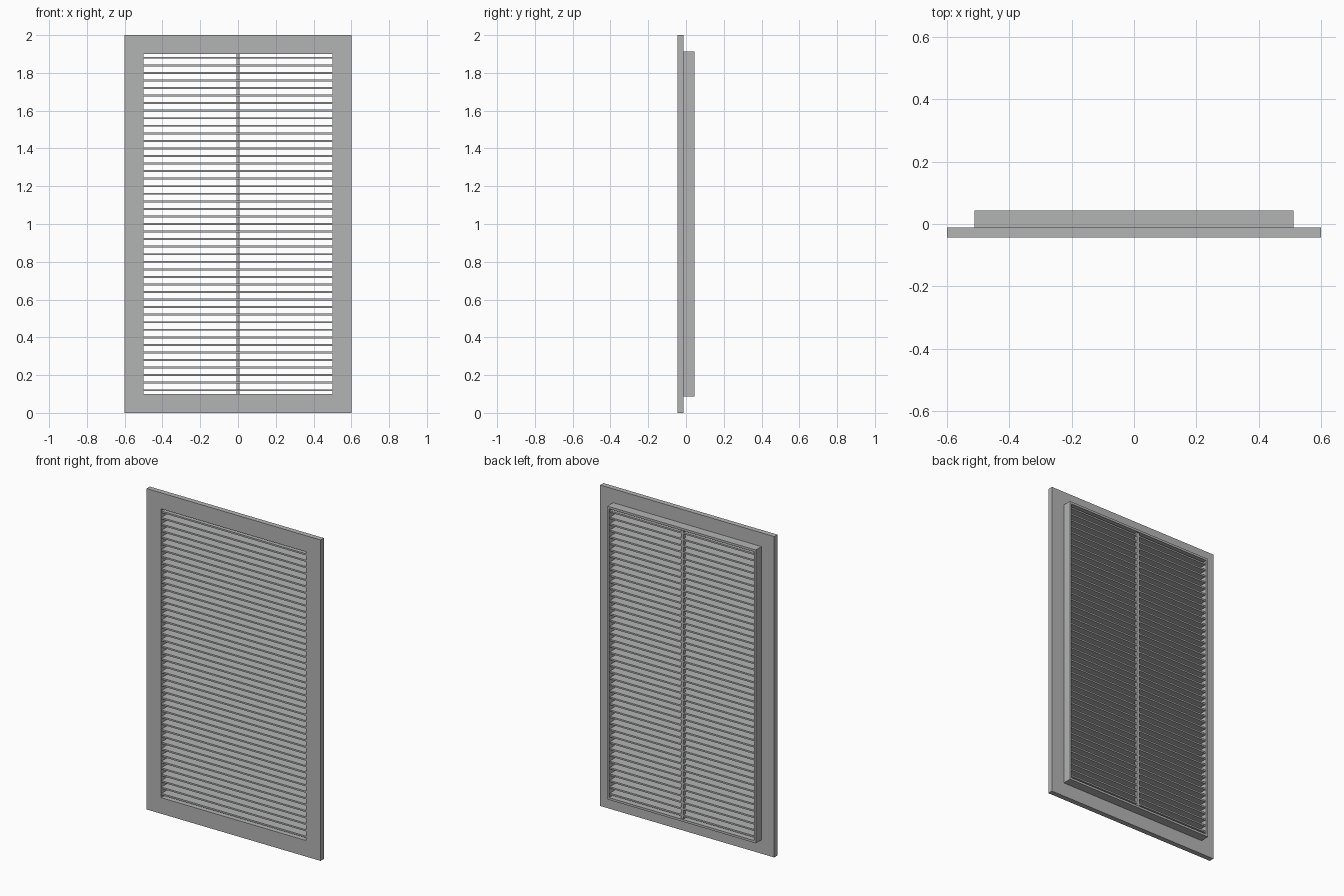
import bpy, bmesh

if "Cube" in bpy.data.objects:
    bpy.data.objects.remove(bpy.data.objects["Cube"])

grey = bpy.data.materials.new("light_grey_metal")
grey.diffuse_color = (0.45, 0.46, 0.455, 1)
grey.use_nodes = True
grey.node_tree.nodes["Principled BSDF"].inputs["Base Color"].default_value = grey.diffuse_color


def make_object(name, bm):
    bmesh.ops.recalc_face_normals(bm, faces=bm.faces)
    mesh = bpy.data.meshes.new(name)
    bm.to_mesh(mesh)
    bm.free()
    mesh.materials.append(grey)
    obj = bpy.data.objects.new(name, mesh)
    bpy.context.collection.objects.link(obj)
    return obj


def add_box(bm, x0, x1, y0, y1, z0, z1):
    verts = bmesh.ops.create_cube(bm, size=1)["verts"]
    for v in verts:
        v.co = (x1 if v.co.x > 0 else x0,
                y1 if v.co.y > 0 else y0,
                z1 if v.co.z > 0 else z0)


def ring(bm, half_w, half_h, y):
    # rectangular loop centred on z = 1
    return [bm.verts.new((sx * half_w, y, 1 + sz * half_h))
            for sx, sz in ((-1, -1), (1, -1), (1, 1), (-1, 1))]


FRONT, STEP, BACK = -0.044, -0.012, 0.044
OPEN_W, OPEN_H = 0.5, 0.9

# Frame: wide front flange and thin rear collar, one stepped profile swept round the opening
bm = bmesh.new()
profile = [(OPEN_W, OPEN_H, FRONT), (0.6, 1.0, FRONT), (0.6, 1.0, STEP),
           (0.512, 0.914, STEP), (0.512, 0.914, BACK), (OPEN_W, OPEN_H, BACK)]
rings = [ring(bm, *p) for p in profile]
for a, b in zip(rings, rings[1:] + rings[:1]):
    for i in range(4):
        j = (i + 1) % 4
        bm.faces.new((a[i], a[j], b[j], b[i]))
make_object("frame", bm)

# Horizontal slats across the opening
bm = bmesh.new()
for k in range(45):
    z = 0.12 + 0.04 * k
    add_box(bm, -OPEN_W, OPEN_W, -0.04, 0.036, z - 0.005, z + 0.005)
make_object("slats", bm)

# Vertical centre rib at the rear of the slats
bm = bmesh.new()
add_box(bm, -0.009, 0.009, 0.02, 0.036, 1 - OPEN_H, 1 + OPEN_H)
make_object("centre_rib", bm)
